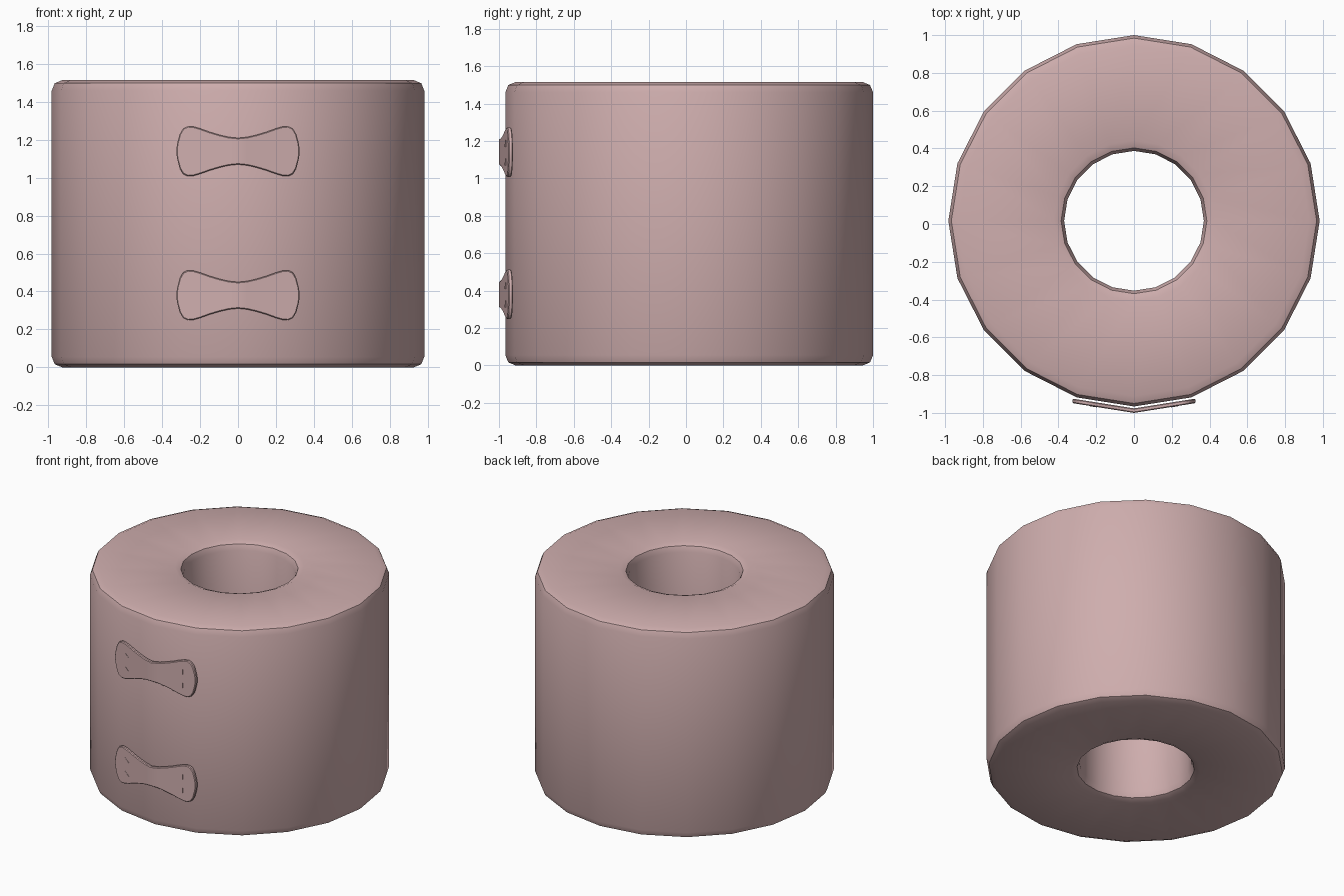
import bpy, bmesh, math

if "Cube" in bpy.data.objects:
    bpy.data.objects.remove(bpy.data.objects["Cube"])

SIDES = 20
CY = 0.017          # ring axis sits slightly behind the origin
SLOPE = math.tan(math.radians(9))

mat = bpy.data.materials.new("pink_clay")
mat.diffuse_color = (0.62, 0.42, 0.42, 1)
mat.use_nodes = True
mat.node_tree.nodes["Principled BSDF"].inputs["Base Color"].default_value = mat.diffuse_color


def finish(name, bm, angle):
    bmesh.ops.recalc_face_normals(bm, faces=bm.faces)
    me = bpy.data.meshes.new(name)
    bm.to_mesh(me)
    bm.free()
    me.materials.append(mat)
    ob = bpy.data.objects.new(name, me)
    bpy.context.collection.objects.link(ob)
    bpy.ops.object.select_all(action='DESELECT')
    bpy.context.view_layer.objects.active = ob
    ob.select_set(True)
    bpy.ops.object.shade_smooth_by_angle(angle=math.radians(angle))
    return ob


def ring(name, profile):
    bm = bmesh.new()
    rows = []
    for i in range(SIDES):
        a = 2 * math.pi * i / SIDES
        rows.append([bm.verts.new((r * math.cos(a), CY + r * math.sin(a), z))
                     for r, z in profile])
    n = len(profile)
    for i in range(SIDES):
        p, q = rows[i], rows[(i + 1) % SIDES]
        for j in range(n):
            k = (j + 1) % n
            bm.faces.new((p[j], q[j], q[k], p[k]))
    return finish(name, bm, 35)


def prism(name, outline, y_front, depth, bevel=0):
    """Strip of (x, z_low, z_high) columns following the two front facets."""
    bm = bmesh.new()
    cols = []
    for x, lo, hi in outline:
        y = y_front + SLOPE * abs(x)
        cols.append([bm.verts.new(c) for c in
                     ((x, y, lo), (x, y, hi), (x, y + depth, hi), (x, y + depth, lo))])
    for p, q in zip(cols, cols[1:]):
        for j in range(4):
            k = (j + 1) % 4
            bm.faces.new((p[j], q[j], q[k], p[k]))
    bm.faces.new(cols[0])
    bm.faces.new(cols[-1])
    bmesh.ops.remove_doubles(bm, verts=bm.verts, dist=1e-5)
    if bevel:
        bmesh.ops.recalc_face_normals(bm, faces=bm.faces)
        edges = [e for e in bm.edges if e.calc_face_angle(0) > math.radians(60)]
        bmesh.ops.bevel(bm, geom=edges, offset=bevel, segments=1, affect='EDGES')
    return finish(name, bm, 40)


# Thick stone ring with rounded rims
H, R, r = 1.515, 0.983, 0.37
rim = [(R, 0.055), (R, H - 0.055), (R - 0.016, H - 0.016), (R - 0.055, H),
       (r + 0.055, H), (r + 0.016, H - 0.016), (r, H - 0.055),
       (r, 0.055), (r + 0.016, 0.016), (r + 0.055, 0),
       (R - 0.055, 0), (R - 0.016, 0.016)]
ring("stone_ring", rim)

# Two bow-shaped clamps on the front, each with four small rivets
half = [(0, .07), (.05, .075), (.1, .087), (.15, .102), (.2, .12), (.235, .13),
        (.265, .132), (.29, .12), (.308, .09), (.32, .045), (.325, .015)]
bow = [(-x, h) for x, h in reversed(half[1:])] + half
for level, zc in (("lower", 0.38), ("upper", 1.14)):
    prism(level + "_clamp", [(x, zc - h, zc + h) for x, h in bow], -1.0, 0.024, 0.005)
    for side, s in (("left", -1), ("right", 1)):
        for row, dz in (("low", -0.07), ("high", 0.028)):
            z = zc + dz
            prism(f"{level}_{side}_{row}_rivet",
                  [(s * 0.232, z, z + 0.036), (s * 0.196, z, z + 0.006)],
                  -1.002, 0.012)
